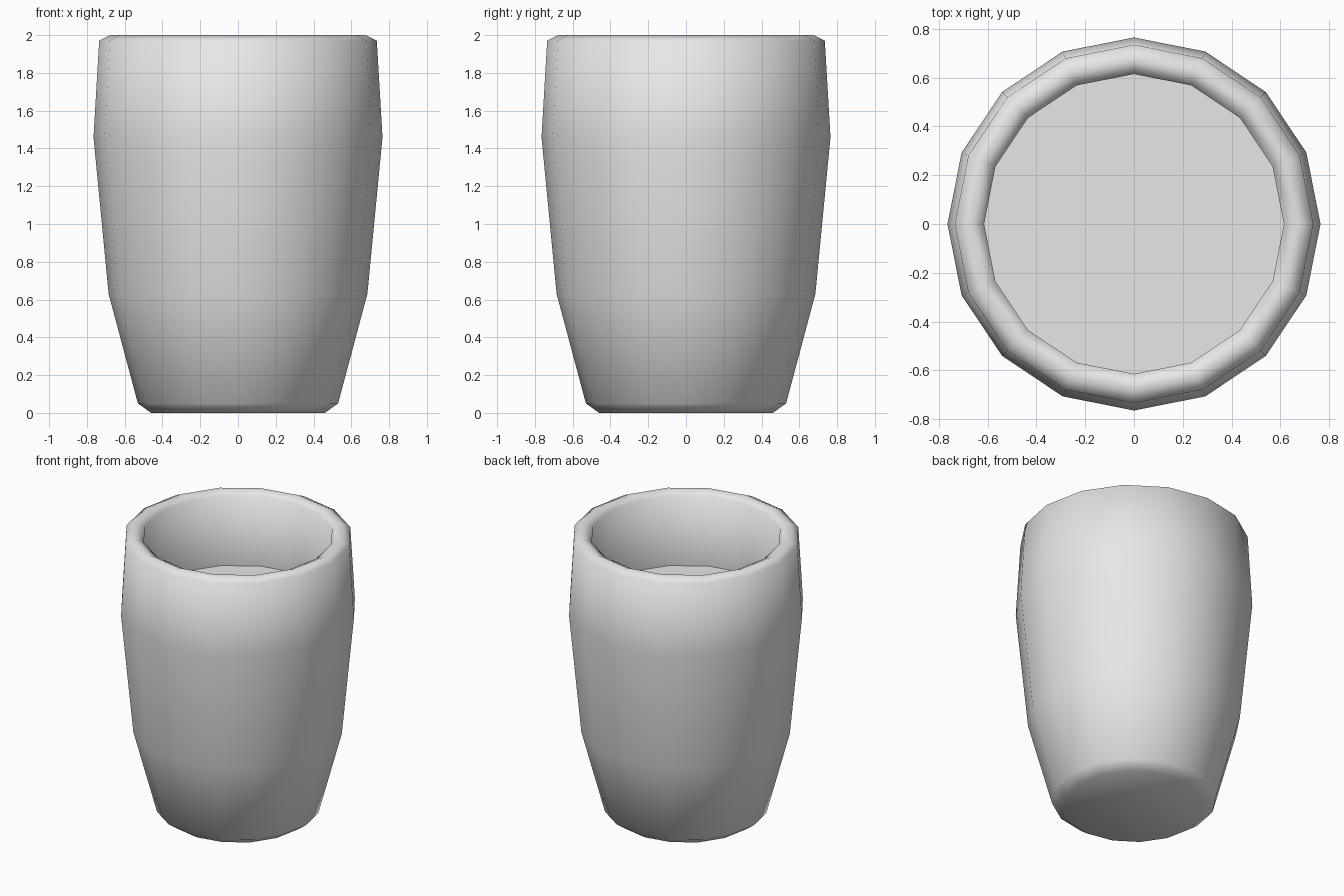
import bpy, bmesh
from math import cos, sin, tau

cube = bpy.data.objects.get("Cube")
if cube:
    bpy.data.objects.remove(cube, do_unlink=True)

SIDES = 16


def make_material(name, colour):
    mat = bpy.data.materials.new(name)
    mat.use_nodes = True
    mat.diffuse_color = colour
    mat.node_tree.nodes["Principled BSDF"].inputs["Base Color"].default_value = colour
    return mat


def ring(bm, radius, z):
    return [bm.verts.new((radius * cos(tau * i / SIDES), radius * sin(tau * i / SIDES), z))
            for i in range(SIDES)]


def finish(bm, name, mat):
    mesh = bpy.data.meshes.new(name)
    bm.to_mesh(mesh)
    bm.free()
    mesh.materials.append(mat)
    mesh.shade_smooth()
    obj = bpy.data.objects.new(name, mesh)
    bpy.context.collection.objects.link(obj)
    return obj


grey = make_material("plain grey", (0.8, 0.8, 0.8, 1))

# Cup wall: base, bulging side, rounded rim and inner wall
profile = [(0.46, 0), (0.53, 0.05), (0.685, 0.63), (0.765, 1.46),
           (0.735, 1.97), (0.675, 2.0), (0.615, 1.97), (0.645, 1.46)]
bm = bmesh.new()
rings = [ring(bm, r, z) for r, z in profile]
bm.faces.new(reversed(rings[0]))
for low, high in zip(rings, rings[1:]):
    for i in range(SIDES):
        j = (i + 1) % SIDES
        bm.faces.new((low[i], low[j], high[j], high[i]))
finish(bm, "cup_wall", grey)

# Flat surface inside the cup
bm = bmesh.new()
bm.faces.new(ring(bm, 0.645, 1.46))
finish(bm, "inner_surface", grey)
